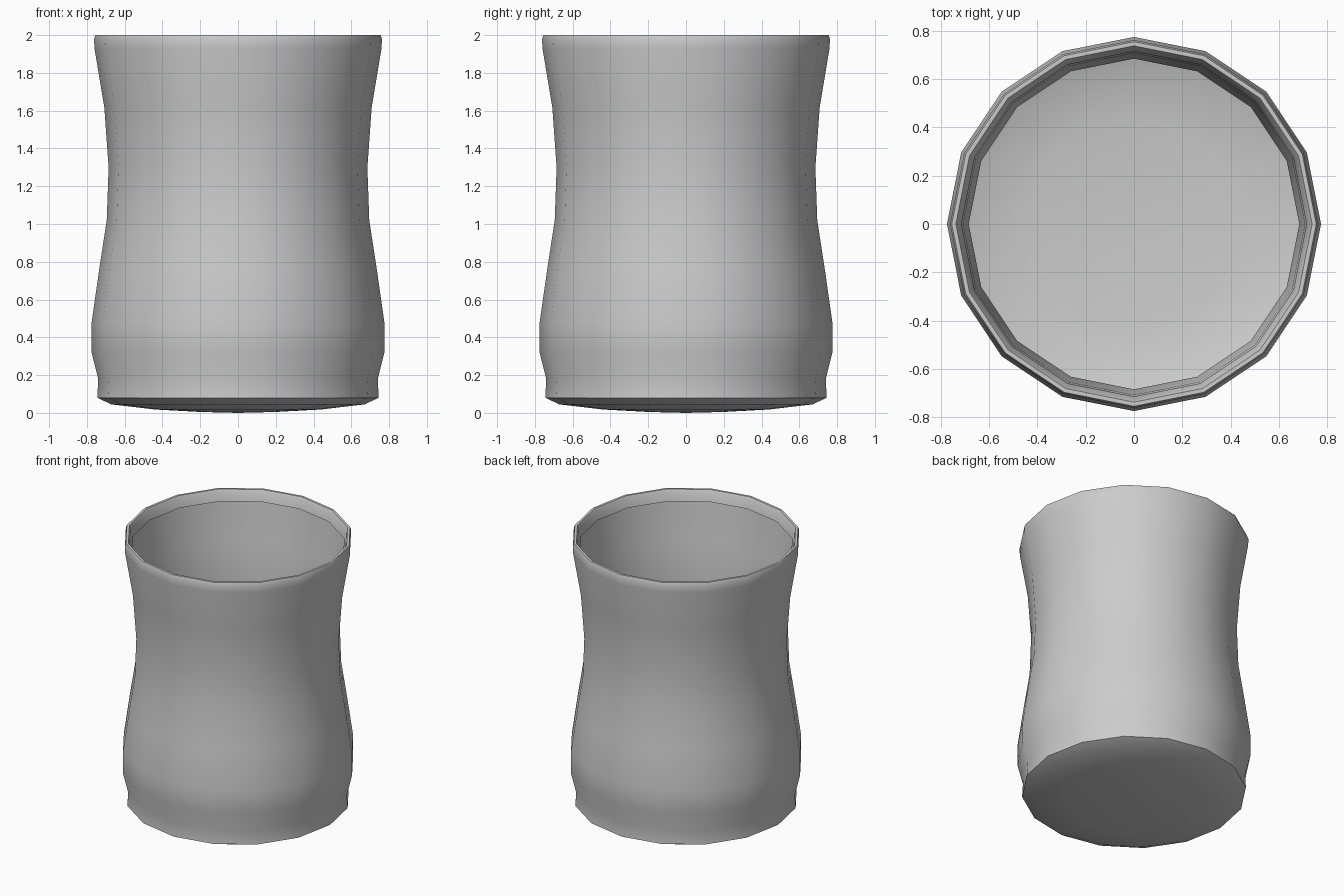
import bpy, bmesh, math
from mathutils import Matrix, Vector

cube = bpy.data.objects.get("Cube")
if cube:
    bpy.data.objects.remove(cube, do_unlink=True)

SIDES = 16

# Material
clay = bpy.data.materials.new("plain_grey")
clay.use_nodes = True
grey = (0.6, 0.6, 0.6, 1)
clay.diffuse_color = grey
clay.node_tree.nodes["Principled BSDF"].inputs["Base Color"].default_value = grey


def lathe(name, profile, sharp_angle):
    """Spin an (radius, height) profile round the z axis."""
    bm = bmesh.new()
    verts = [bm.verts.new((r, 0, z)) for r, z in profile]
    edges = [bm.edges.new(pair) for pair in zip(verts, verts[1:])]
    bmesh.ops.spin(bm, geom=verts + edges, cent=(0, 0, 0), axis=(0, 0, 1),
                   angle=math.tau, steps=SIDES, use_duplicate=False)
    bmesh.ops.remove_doubles(bm, verts=bm.verts, dist=0.0005)
    bmesh.ops.recalc_face_normals(bm, faces=bm.faces)
    # Open shells: the lowest ring must face away from the inside
    bm.faces.ensure_lookup_table()
    low = min(bm.faces, key=lambda f: f.calc_center_median().z)
    if low.normal.z > 0:
        bmesh.ops.reverse_faces(bm, faces=bm.faces)
    mesh = bpy.data.meshes.new(name)
    bm.to_mesh(mesh)
    bm.free()
    mesh.materials.append(clay)
    obj = bpy.data.objects.new(name, mesh)
    bpy.context.collection.objects.link(obj)
    bpy.ops.object.select_all(action="DESELECT")
    obj.select_set(True)
    bpy.context.view_layer.objects.active = obj
    bpy.ops.object.shade_smooth_by_angle(angle=math.radians(sharp_angle))
    return obj


# Thin waisted wall on a shallow domed base, with a lip folded inwards
base = [(0, 0), (0.2, 0.005), (0.44, 0.018), (0.67, 0.045), (0.745, 0.08)]
wall = [(0.74, 0.18), (0.775, 0.32), (0.775, 0.48), (0.735, 0.76),
        (0.695, 1.02), (0.685, 1.3), (0.708, 1.62), (0.76, 1.93)]
lip = [(0.762, 1.98), (0.755, 2.0), (0.738, 2.0), (0.73, 1.985), (0.715, 1.92)]
lathe("cup_body", base + wall + lip, 40)
